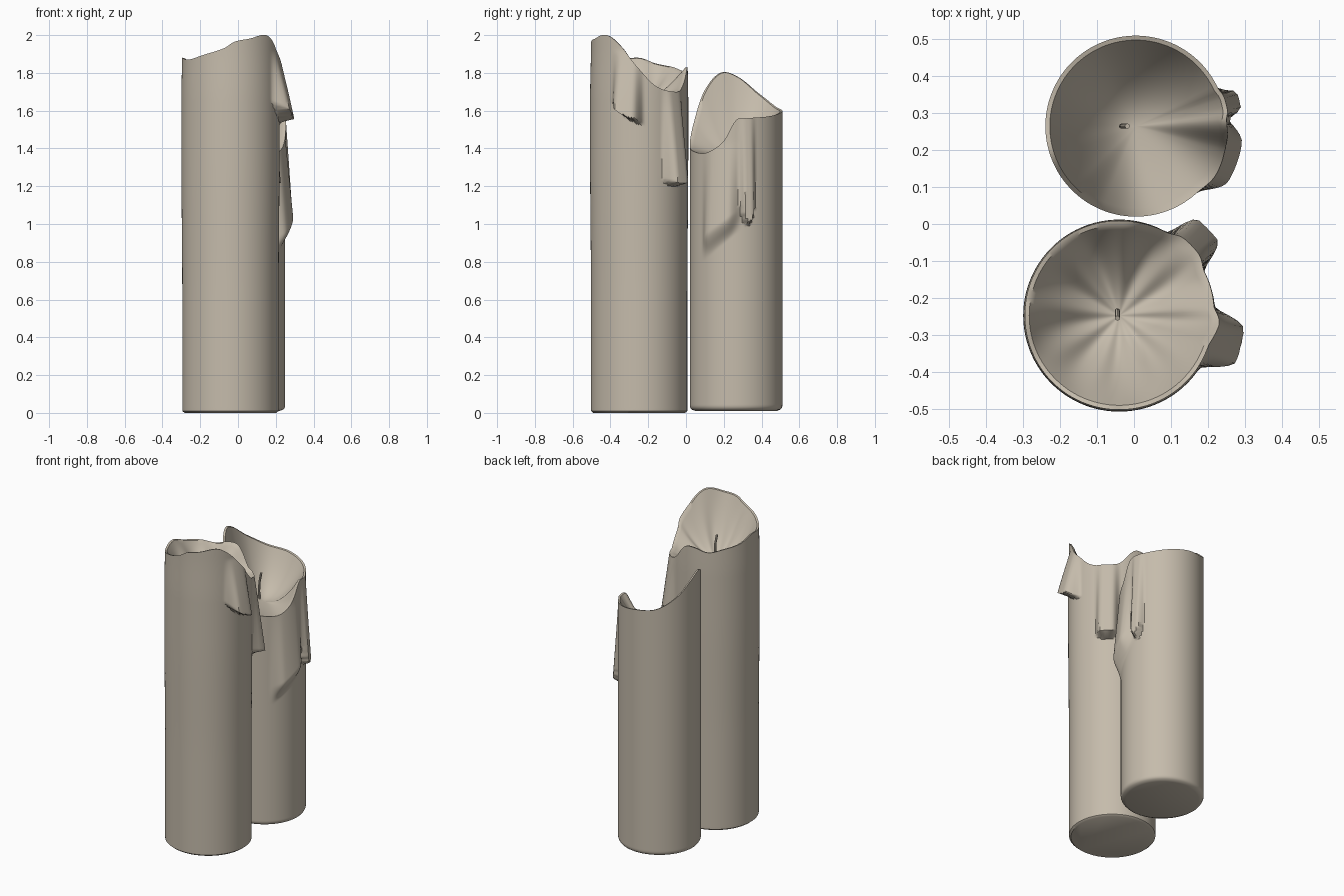
import bpy, bmesh, math

if "Cube" in bpy.data.objects:
    bpy.data.objects.remove(bpy.data.objects["Cube"])

wax = bpy.data.materials.new("beige_wax")
wax.diffuse_color = (0.56, 0.50, 0.41, 1)
wax.use_nodes = True
wax.node_tree.nodes["Principled BSDF"].inputs["Base Color"].default_value = wax.diffuse_color
COLS, ROWS, RINGS = 144, 190, 22


def smooth(t):
    t = max(0.0, min(1.0, t))
    return t * t * (3 - 2 * t)


def loop_height(points, deg):
    """Smooth periodic interpolation of (degrees, height) rim points."""
    n = len(points)
    for i in range(n):
        a0, h0 = points[i]
        a1, h1 = points[(i + 1) % n]
        span = (a1 - a0) % 360
        off = (deg - a0) % 360
        if off < span:
            # Catmull-Rom style tangents limited by neighbours
            ap, hp = points[i - 1]
            an, hn = points[(i + 2) % n]
            m0 = (h1 - hp) / ((a1 - ap) % 360) * span
            m1 = (hn - h0) / ((an - a0) % 360) * span
            t = off / span
            return ((2*t**3 - 3*t**2 + 1) * h0 + (t**3 - 2*t**2 + t) * m0
                    + (3*t**2 - 2*t**3) * h1 + (t**3 - t**2) * m1)
    return points[0][1]


def drip(center, half, amp, top, bottom, soft, start=0.0):
    """Run of wax: thickens from top down to bottom(deg), then ends in a ledge."""
    def f(deg, z):
        d = (deg - center + 180) % 360 - 180
        u = abs(d) / half
        if u >= 1:
            return 0.0
        b = bottom(d)
        ramp = start + (1 - start) * max(0.0, min(1.0, (top - z) / (top - b)))
        return amp * smooth((1 - u) * 1.6) * ramp * smooth((z - b) / soft + 0.5)
    return f


def candle(name, cx, cy, z0, radius, bulge, bevel, rim, drips, floor, power, crease):
    def outer(deg, z):
        r = radius + bulge * smooth((z - 0.6) / 0.8) * smooth((1.95 - z) / 0.3)
        if z < bevel:
            r -= bevel * (1 - math.sqrt(1 - (1 - z / bevel) ** 2))
        return r + sum(d(deg, z) for d in drips)

    bm = bmesh.new()
    rings = []

    def ring(fn):
        vs = []
        for i in range(COLS):
            deg = 360 * i / COLS
            r, z = fn(deg)
            a = math.radians(deg)
            vs.append(bm.verts.new((cx + r * math.cos(a), cy + r * math.sin(a), z + z0)))
        rings.append(vs)

    # outer wall
    for j in range(ROWS + 1):
        def wall(deg):
            z = loop_height(rim, deg) * j / ROWS
            return outer(deg, z), z
        ring(wall)
    # hollow melted bowl
    for k in range(RINGS):
        def bowl(deg):
            h = loop_height(rim, deg)
            R = outer(deg, h) - 0.012
            s = k / RINGS
            z = floor + (h - 0.003 - floor) * (1 - s) ** power
            z += crease * math.sin(math.radians(9 * deg)) * s * (1 - s) ** 2 * 4
            return R * (1 - s), z
        ring(bowl)
    for a, b in zip(rings, rings[1:]):
        for i in range(COLS):
            n = (i + 1) % COLS
            bm.faces.new((a[i], a[n], b[n], b[i]))
    bm.faces.new(rings[0][::-1])
    mid = bm.verts.new((cx, cy, floor + z0))
    last = rings[-1]
    for i in range(COLS):
        bm.faces.new((last[i], last[(i + 1) % COLS], mid))
    me = bpy.data.meshes.new(name)
    bm.to_mesh(me)
    bm.free()
    finish(bpy.data.objects.new(name, me))


def finish(ob):
    ob.data.materials.append(wax)
    bpy.context.collection.objects.link(ob)
    bpy.ops.object.select_all(action='DESELECT')
    ob.select_set(True)
    bpy.context.view_layer.objects.active = ob
    if ob.type == 'CURVE':
        bpy.ops.object.convert(target='MESH')
    bpy.ops.object.shade_smooth_by_angle(angle=math.radians(40))


def wick(name, points):
    cu = bpy.data.curves.new(name, 'CURVE')
    cu.dimensions = '3D'
    cu.bevel_depth = 0.007
    cu.bevel_resolution = 2
    cu.use_fill_caps = True
    sp = cu.splines.new('POLY')
    sp.points.add(len(points) - 1)
    for p, co in zip(sp.points, points):
        p.co = (*co, 1)
    finish(bpy.data.objects.new(name, cu))


# tall front candle
tall_rim = [(0, 1.82), (20, 1.73), (44, 1.70), (60, 1.72), (80, 1.82), (95, 1.83),
            (115, 1.81), (135, 1.83), (160, 1.85), (180, 1.88), (210, 1.87),
            (240, 1.90), (262, 1.93), (275, 1.965), (292, 1.98), (318, 2.0), (338, 1.94)]
tall_drips = [
    drip(-14, 20, 0.082, 1.92, lambda d: 1.54 + 0.11 * ((19 - d) / 38) ** 2, 0.012),
    drip(44, 17, 0.078, 1.74, lambda d: 1.205 + 0.03 * (d / 15) ** 2, 0.014, 0.1),
]
candle("tall_candle", -0.04, -0.248, 0.0, 0.255, 0.005, 0.012,
       tall_rim, tall_drips, 1.65, 2.0, 0.018)
wick("tall_candle_wick", [(-0.045, -0.245, 1.62), (-0.045, -0.235, 1.70),
                          (-0.045, -0.238, 1.76), (-0.045, -0.255, 1.81)])

# short back candle
short_rim = [(0, 1.54), (14, 1.55), (45, 1.56), (90, 1.59), (120, 1.61), (150, 1.68),
             (178, 1.77), (200, 1.79), (224, 1.69), (247, 1.52), (270, 1.41),
             (300, 1.37), (324, 1.37), (345, 1.43)]
short_drips = [
    drip(14, 11, 0.045, 1.55, lambda d: 0.99 + 0.09 * (d / 9) ** 2, 0.025, 0.15),
    drip(-20, 28, 0.052, 1.42, lambda d: 0.86 + 0.13 * (d + 20) / 38, 0.12, 0.1),
]
candle("short_candle", 0.005, 0.265, 0.01, 0.245, 0.0, 0.03,
       short_rim, short_drips, 1.35, 2.0, 0.0)
wick("short_candle_wick", [(-0.03, 0.265, 1.33), (-0.034, 0.265, 1.42),
                           (-0.03, 0.265, 1.48), (-0.018, 0.265, 1.54)])
